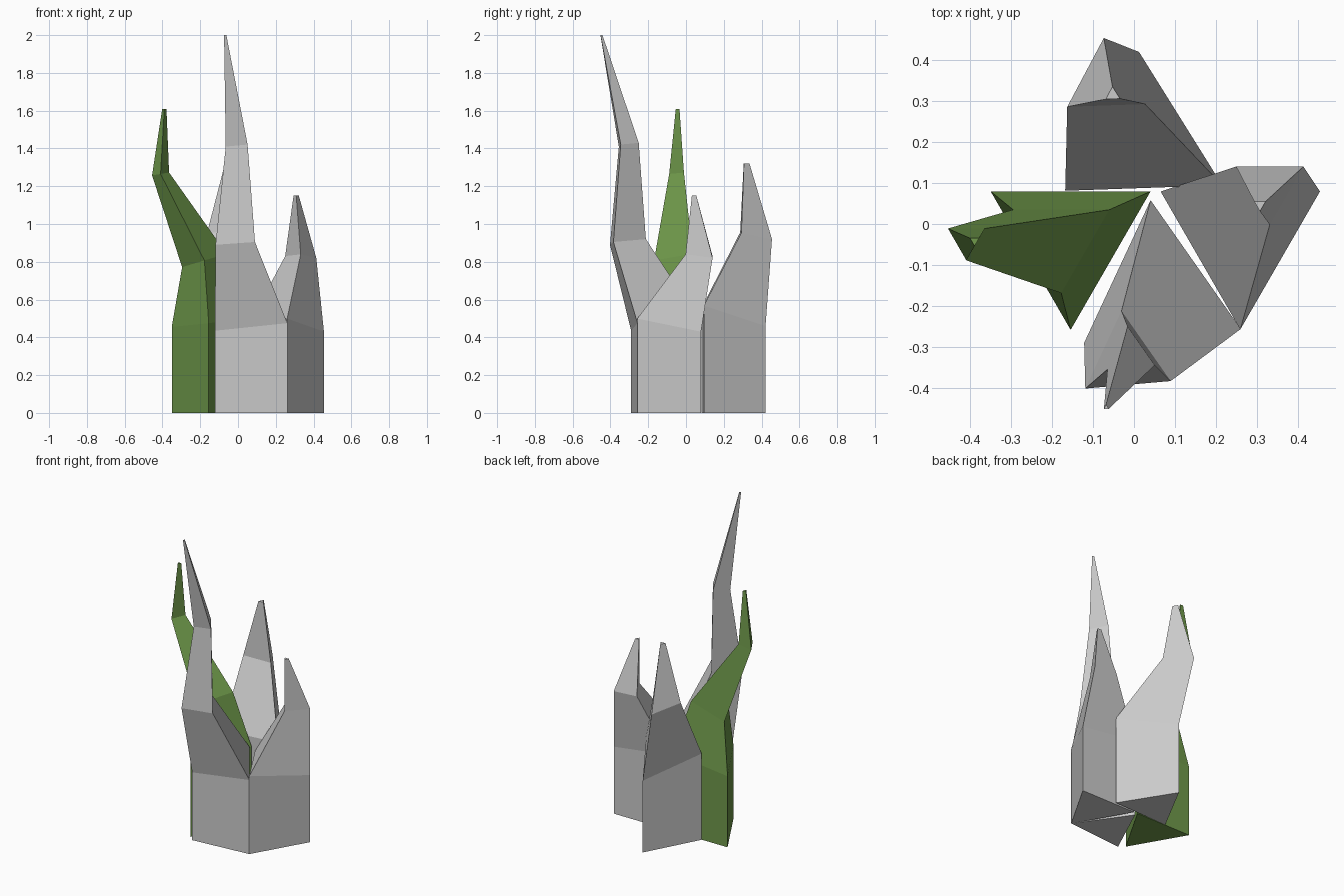
import bpy, bmesh, math

if "Cube" in bpy.data.objects:
    bpy.data.objects.remove(bpy.data.objects["Cube"])


def shard(name, angle, rings, color=None):
    """Three-sided crystal lofted through tilted triangles.
    ring = (centre x, centre y, mean z, radius, tilt in x, tilt in y)"""
    bm = bmesh.new()
    cx, cy, _, r, _, _ = rings[0]
    loops = []
    # flat foot repeats the first ring's outline at z = 0
    for cx, cy, z, r, tx, ty in [(cx, cy, 0, r, 0, 0)] + rings:
        loop = []
        for i in range(3):
            a = math.radians(angle + 120 * i)
            dx, dy = r * math.cos(a), r * math.sin(a)
            loop.append(bm.verts.new((cx + dx, cy + dy, z + tx * dx + ty * dy)))
        loops.append(loop)
    for lo, hi in zip(loops, loops[1:]):
        for i in range(3):
            j = (i + 1) % 3
            bm.faces.new((lo[i], lo[j], hi[j], hi[i]))
    bm.faces.new(loops[0][::-1])
    bm.faces.new(loops[-1])
    me = bpy.data.meshes.new(name)
    bm.to_mesh(me)
    bm.free()
    ob = bpy.data.objects.new(name, me)
    bpy.context.collection.objects.link(ob)
    if color:
        mat = bpy.data.materials.new(name + "_green")
        mat.diffuse_color = color
        mat.use_nodes = True
        mat.node_tree.nodes["Principled BSDF"].inputs["Base Color"].default_value = mat.diffuse_color
        me.materials.append(mat)
    return ob


# Tall front shard
shard("front_shard", 95, [
    (0.06, -0.163, 0.473, 0.222, 0.09, 0.17),
    (-0.02, -0.333, 0.905, 0.121, 0.06, 0.13),
    (-0.01, -0.317, 1.42, 0.067, 0.08, 0.15),
    (-0.068, -0.449, 2.0, 0.007, 0, 0)])

# Green left shard, bent outward
shard("left_shard", -90, [
    (-0.155, -0.033, 0.477, 0.226, 0.115, 0.01),
    (-0.178, -0.033, 0.807, 0.136, 0.30, 0),
    (-0.41, -0.037, 1.265, 0.052, 0.17, 0),
    (-0.39, -0.041, 1.61, 0.013, 0, 0)], (0.16, 0.32, 0.07, 1))

# Short right shard
shard("right_shard", -90, [
    (0.26, -0.033, 0.47, 0.225, -0.13, -0.13),
    (0.332, 0.093, 0.83, 0.095, -0.06, -0.10),
    (0.308, 0.047, 1.15, 0.016, 0, 0)])

# Back shard
shard("back_shard", 92, [
    (0.02, 0.199, 0.527, 0.222, 0.05, -0.30),
    (-0.07, 0.345, 0.943, 0.11, 0, -0.21),
    (-0.052, 0.316, 1.32, 0.02, 0, 0)])
